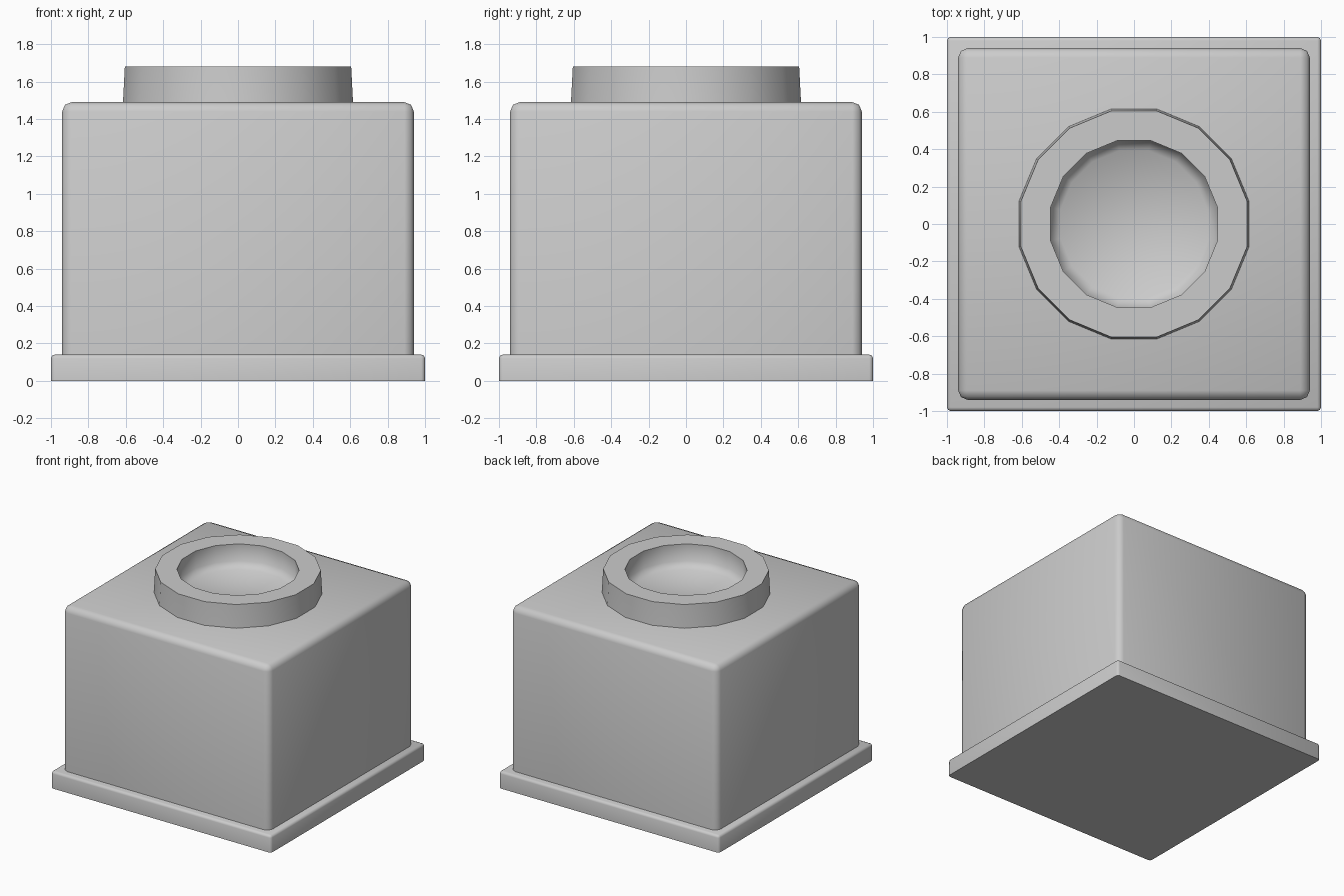
import bpy, bmesh, math

if "Cube" in bpy.data.objects:
    bpy.data.objects.remove(bpy.data.objects["Cube"])


def finish(name, bm, angle):
    mesh = bpy.data.meshes.new(name)
    bmesh.ops.recalc_face_normals(bm, faces=bm.faces)
    bm.to_mesh(mesh)
    bm.free()
    obj = bpy.data.objects.new(name, mesh)
    bpy.context.collection.objects.link(obj)
    bpy.ops.object.select_all(action='DESELECT')
    obj.select_set(True)
    bpy.context.view_layer.objects.active = obj
    bpy.ops.object.shade_smooth_by_angle(angle=math.radians(angle))
    return obj


def rounded_block(name, half, z0, z1, radius, segments):
    """Square block with every edge rounded except around the bottom."""
    bm = bmesh.new()
    bmesh.ops.create_cube(bm, size=1)
    for v in bm.verts:
        v.co.x *= 2 * half
        v.co.y *= 2 * half
        v.co.z = z1 if v.co.z > 0 else z0
    edges = [e for e in bm.edges if max(v.co.z for v in e.verts) > z0 + 0.01]
    bmesh.ops.bevel(bm, geom=edges, offset=radius, segments=segments,
                    profile=0.5, affect='EDGES')
    finish(name, bm, 50)


def lathe(name, profile, sides):
    """Faceted ring from (radius, z) points, closed at both ends."""
    bm = bmesh.new()
    rings = []
    for r, z in profile:
        angles = [2 * math.pi * (i + 0.5) / sides for i in range(sides)]
        rings.append([bm.verts.new((r * math.cos(a), r * math.sin(a), z)) for a in angles])
    for a, b in zip(rings, rings[1:]):
        for i in range(sides):
            j = (i + 1) % sides
            bm.faces.new((a[i], a[j], b[j], b[i]))
    bm.faces.new(rings[0])
    bm.faces.new(rings[-1])
    finish(name, bm, 80)


# Base flange and main body
rounded_block("base_plate", 1.0, 0.0, 0.14, 0.02, 2)
rounded_block("body", 0.94, 0.02, 1.49, 0.05, 2)

# Raised sixteen-sided collar with a shallow closed well
lathe("top_collar", [(0.63, 1.46), (0.627, 1.49), (0.617, 1.68),
                     (0.455, 1.68), (0.455, 1.54), (0.40, 1.495)], 16)
